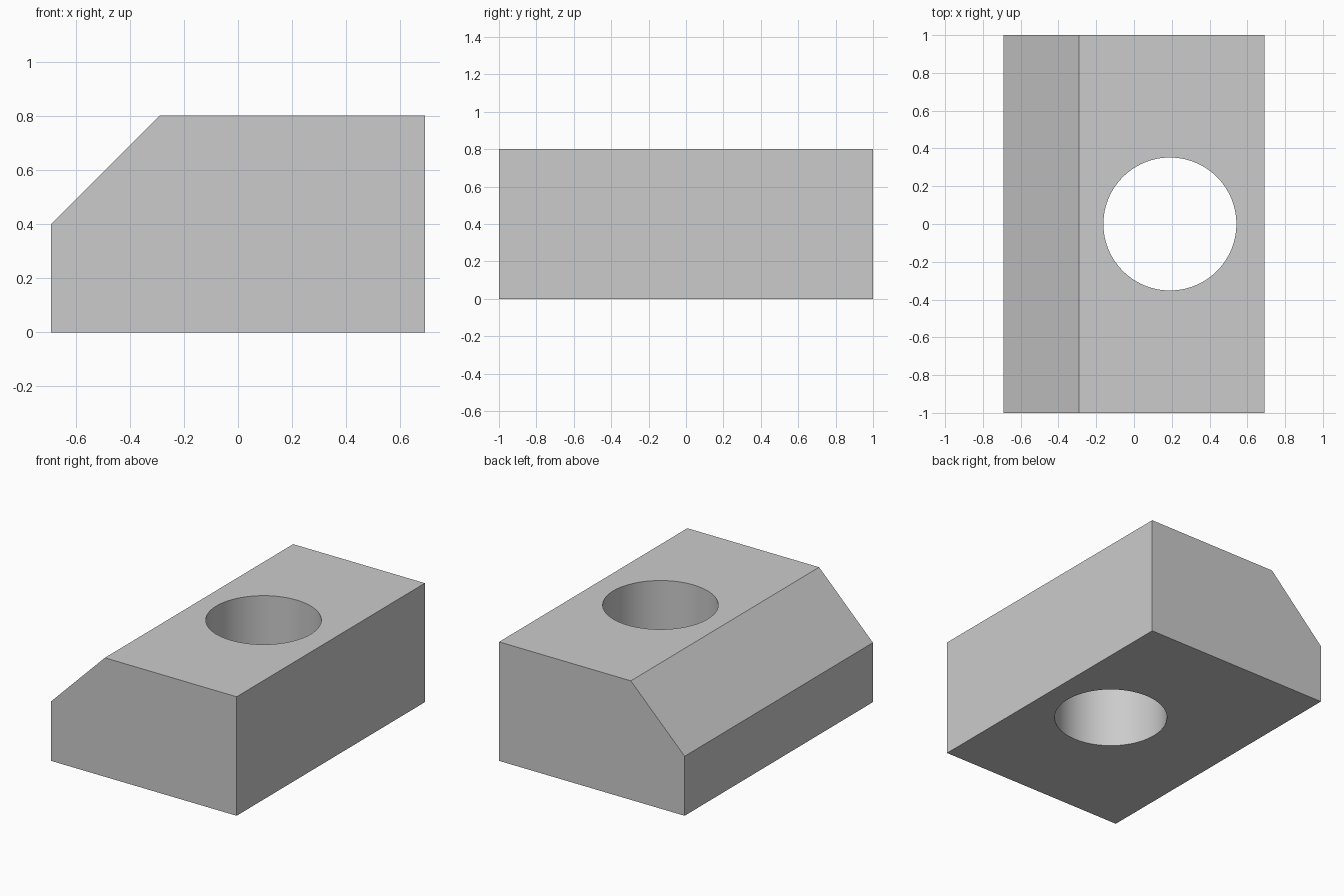
import bpy
import bmesh
from mathutils import Vector

default_cube = bpy.data.objects.get("Cube")
if default_cube:
    bpy.data.objects.remove(default_cube, do_unlink=True)

HALF_WIDTH, HALF_LENGTH, HEIGHT = 0.69, 1.0, 0.80
CHAMFER = 0.40
HOLE_X, HOLE_RADIUS = 0.19, 0.352

# Plain grey finish
grey = bpy.data.materials.new("plain_grey")
grey.use_nodes = True
grey.diffuse_color = (0.6, 0.6, 0.6, 1)
grey.node_tree.nodes["Principled BSDF"].inputs["Base Color"].default_value = grey.diffuse_color

# Block: chamfered end profile extruded along its length
profile = [
    (-HALF_WIDTH, 0),
    (HALF_WIDTH, 0),
    (HALF_WIDTH, HEIGHT),
    (CHAMFER - HALF_WIDTH, HEIGHT),
    (-HALF_WIDTH, HEIGHT - CHAMFER),
]
bm = bmesh.new()
end = bm.faces.new([bm.verts.new((x, -HALF_LENGTH, z)) for x, z in profile])
extruded = bmesh.ops.extrude_face_region(bm, geom=[end])["geom"]
moved = [v for v in extruded if isinstance(v, bmesh.types.BMVert)]
bmesh.ops.translate(bm, verts=moved, vec=Vector((0, 2 * HALF_LENGTH, 0)))
bmesh.ops.recalc_face_normals(bm, faces=bm.faces)
mesh = bpy.data.meshes.new("chamfered_block")
bm.to_mesh(mesh)
bm.free()
block = bpy.data.objects.new("chamfered_block", mesh)
bpy.context.collection.objects.link(block)
mesh.materials.append(grey)

# Round through hole
bpy.ops.mesh.primitive_cylinder_add(
    vertices=96, radius=HOLE_RADIUS, depth=HEIGHT * 2,
    location=(HOLE_X, 0, HEIGHT / 2))
cutter = bpy.context.object
cutter.name = "hole_cutter"
cutter.hide_render = True
cutter.data.materials.append(grey)

bore = block.modifiers.new("through_hole", 'BOOLEAN')
bore.operation = 'DIFFERENCE'
bore.solver = 'EXACT'
bore.object = cutter

bpy.ops.object.select_all(action='DESELECT')
block.select_set(True)
bpy.context.view_layer.objects.active = block
bpy.ops.object.modifier_apply(modifier=bore.name)
bpy.data.objects.remove(cutter, do_unlink=True)

# Smooth bore wall, crisp block edges
bpy.ops.object.shade_smooth_by_angle()
